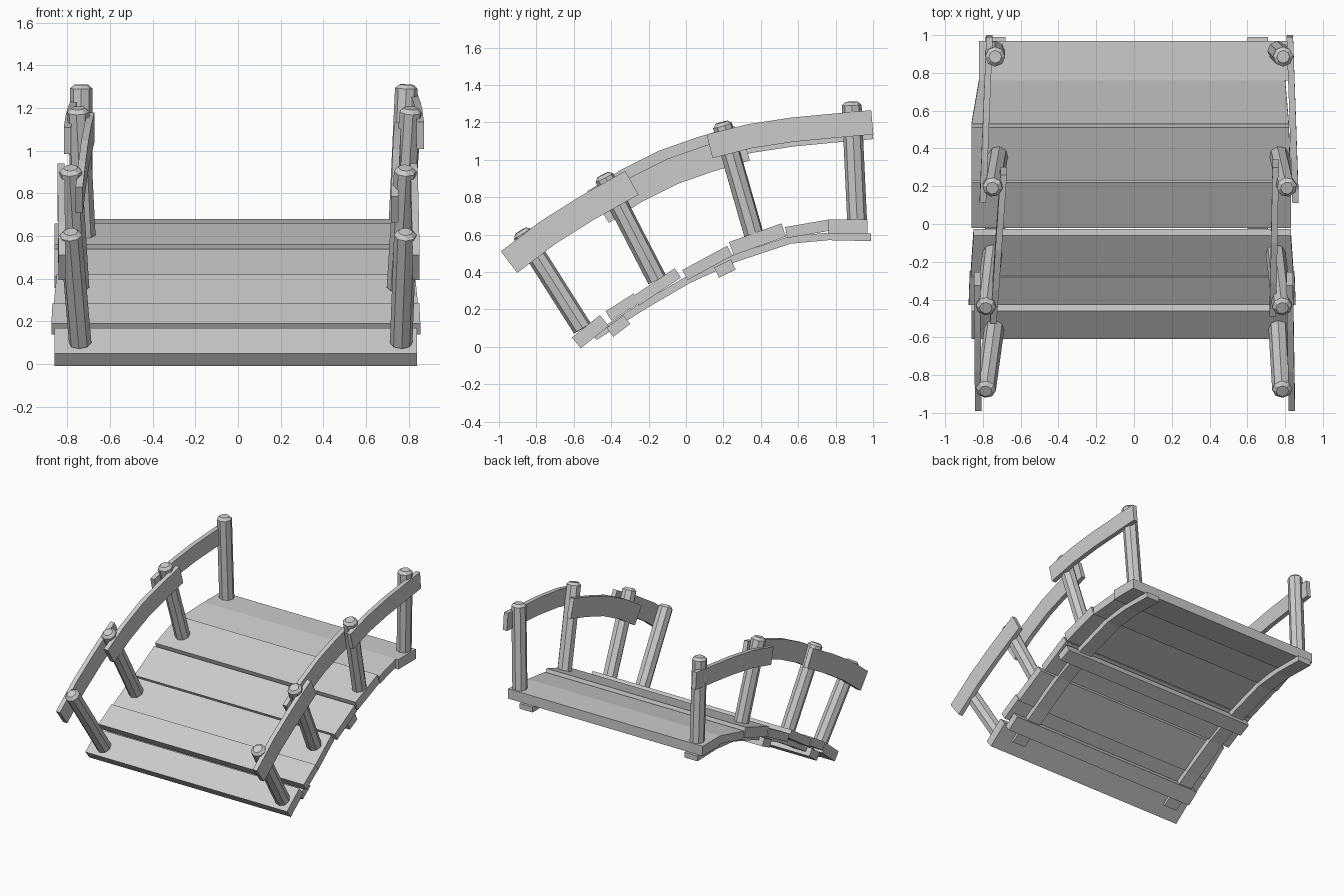
import bpy, bmesh
from mathutils import Vector

cube = bpy.data.objects.get("Cube")
if cube:
    bpy.data.objects.remove(cube, do_unlink=True)

wood = bpy.data.materials.new("grey wood")
wood.use_nodes = True
GREY = (0.6, 0.6, 0.6, 1)
wood.diffuse_color = GREY
wood.node_tree.nodes["Principled BSDF"].inputs["Base Color"].default_value = GREY


def finish(name, bm):
    bmesh.ops.recalc_face_normals(bm, faces=bm.faces)
    mesh = bpy.data.meshes.new(name)
    bm.to_mesh(mesh)
    bm.free()
    mesh.materials.append(wood)
    obj = bpy.data.objects.new(name, mesh)
    bpy.context.collection.objects.link(obj)
    return obj


def strip(name, top, height, start_x, end_x):
    """Board following a (y, z) top edge, with its x range at each end."""
    bm = bmesh.new()
    pts = [Vector(p) for p in top]
    rings = []
    for i, p in enumerate(pts):
        d = (pts[min(i + 1, len(pts) - 1)] - pts[max(i - 1, 0)]).normalized()
        low = p - Vector((-d.y, d.x)) * height
        t = i / (len(pts) - 1)
        xl, xr = (a + (b - a) * t for a, b in zip(start_x, end_x))
        rings.append([bm.verts.new(c) for c in
                      ((xl, *p), (xr, *p), (xr, *low), (xl, *low))])
    for a, b in zip(rings, rings[1:]):
        for k in range(4):
            n = (k + 1) % 4
            bm.faces.new((a[k], a[n], b[n], b[k]))
    bm.faces.new(rings[0])
    bm.faces.new(rings[-1])
    return finish(name, bm)


def post(name, base, top, radius=0.053):
    """Eight-sided post with a chamfered top."""
    base, top = Vector(base), Vector(top)
    axis = top - base
    turn = axis.to_track_quat('Z', 'Y')
    bm = bmesh.new()
    bmesh.ops.create_cone(bm, cap_ends=True, segments=8, radius1=radius,
                          radius2=radius, depth=axis.length)
    rim = [e for e in bm.edges if all(v.co.z > 0 for v in e.verts)]
    bmesh.ops.bevel(bm, geom=rim, offset=0.018, segments=1, affect='EDGES')
    for v in bm.verts:
        v.co = turn @ v.co + (base + top) / 2
    return finish(name, bm)


# Deck planks, front to back: top edge, then x range at both ends
planks = [
    ((-0.61, 0.05), (-0.46, 0.17), (-0.86, 0.84), (-0.86, 0.84)),
    ((-0.43, 0.19), (-0.28, 0.285), (-0.875, 0.855), (-0.87, 0.85)),
    ((-0.285, 0.27), (-0.06, 0.42), (-0.865, 0.845), (-0.85, 0.83)),
    ((-0.02, 0.41), (0.22, 0.54), (-0.86, 0.83), (-0.86, 0.83)),
    ((0.23, 0.56), (0.51, 0.66), (-0.86, 0.83), (-0.86, 0.82)),
    ((0.53, 0.64), (0.76, 0.68), (-0.86, 0.82), (-0.82, 0.80)),
    ((0.76, 0.68), (0.97, 0.68), (-0.82, 0.82), (-0.82, 0.82)),
]
for i, (a, b, xa, xb) in enumerate(planks):
    strip(f"deck_plank_{i + 1}", (a, b), 0.075 if i in (0, 4, 6) else 0.06, xa, xb)

# Long bearers under the deck
bearer = [(-0.5, 0.07), (-0.24, 0.235), (0, 0.375), (0.25, 0.49),
          (0.55, 0.59), (0.76, 0.61), (0.99, 0.605)]
for side, xs in (("right", (-0.79, -0.68)), ("left", (0.60, 0.71))):
    strip(side + "_bearer", bearer, 0.04, xs, xs)

# Cross beams below the bearers
for name, y, z, rise in (("front_cross_beam", -0.38, 0.135, 0.034),
                         ("middle_cross_beam", 0.195, 0.445, 0.022)):
    strip(name, ((y - 0.045, z - rise), (y + 0.045, z + rise)), 0.06,
          (-0.83, 0.82), (-0.83, 0.82))

# Railing posts: base y, base z, top y, top z, then base and top x per side
posts = [
    (-0.555, 0.10, -0.885, 0.62, (-0.74, -0.785), (0.765, 0.785)),
    (-0.155, 0.36, -0.445, 0.92, (-0.75, -0.785), (0.75, 0.785)),
    (0.363, 0.60, 0.19, 1.20, (-0.72, -0.75), (0.77, 0.81)),
    (0.915, 0.67, 0.885, 1.31, (-0.735, -0.735), (0.76, 0.79)),
]
for i, (by, bz, ty, tz, *sides) in enumerate(posts):
    for side, (bx, tx) in zip(("right", "left"), sides):
        post(f"{side}_post_{i + 1}", (bx, by, bz), (tx, ty, tz))

# Handrails: curved boards lapped on the outside or inside of the posts
rail_a = [(-0.99, 0.51), (-0.78, 0.67), (-0.565, 0.805), (-0.325, 0.94)]
rail_b = [(-0.53, 0.83), (-0.35, 0.945), (-0.14, 1.05), (0.06, 1.12), (0.26, 1.18)]
rail_c = [(0.11, 1.135), (0.33, 1.19), (0.56, 1.225), (0.77, 1.245), (0.99, 1.265)]
rails = [
    ("right_front_rail", rail_a, 0, 0, -0.825, -0.83),
    ("left_front_rail", rail_a, 0, 0, 0.835, 0.825),
    ("right_middle_rail", rail_b, 0, 0, -0.745, -0.69),
    ("left_middle_rail", rail_b, 0.04, -0.045, 0.735, 0.75),
    ("right_rear_rail", rail_c, 0, -0.025, -0.80, -0.765),
    ("left_rear_rail", rail_c, 0, 0, 0.855, 0.825),
]
for name, path, dy, dz, x0, x1 in rails:
    strip(name, [(y + dy, z + dz) for y, z in path], 0.145 if path != rail_c else 0.13,
          (x0 - 0.017, x0 + 0.017), (x1 - 0.017, x1 + 0.017))
